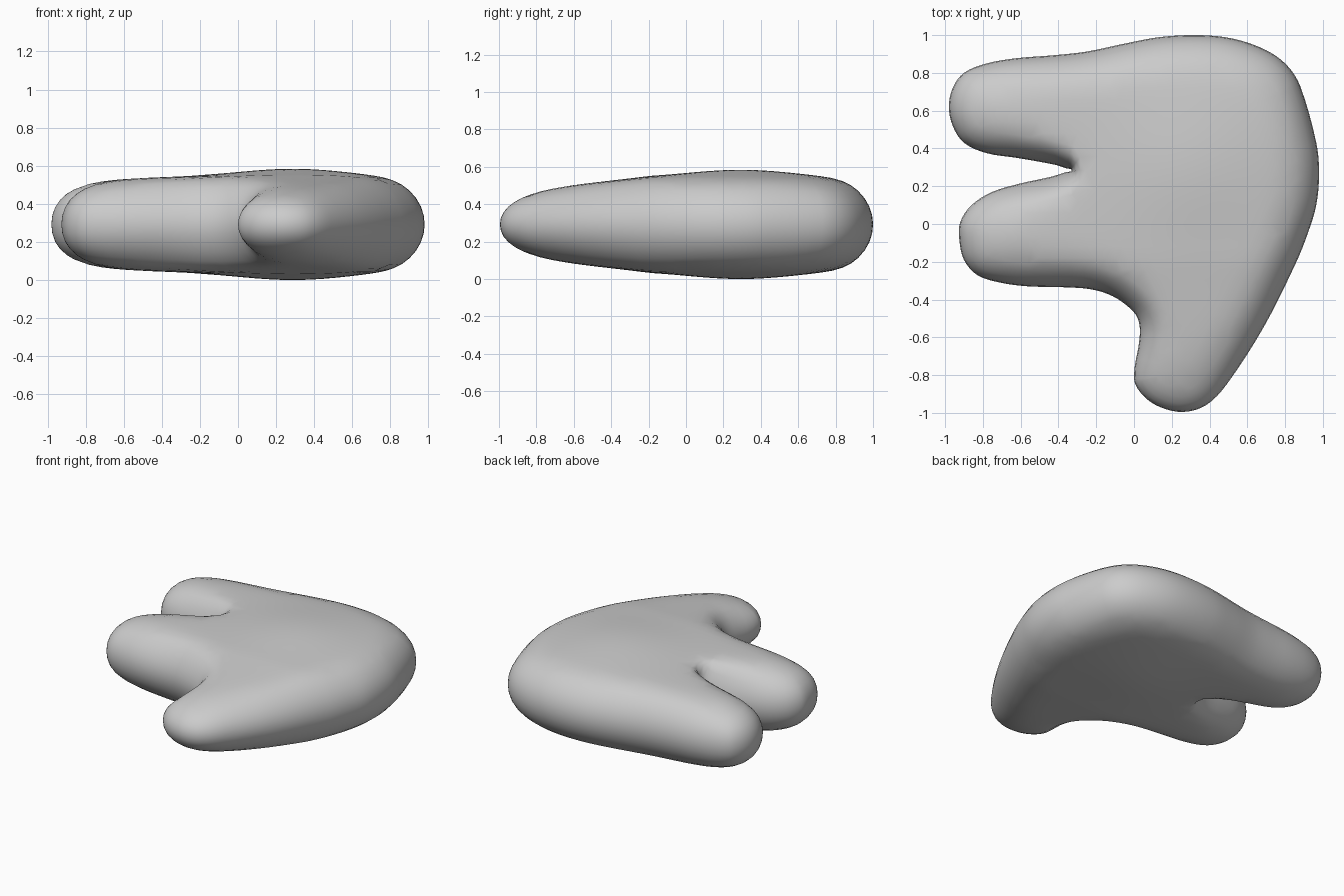
import bpy
import bmesh
import math
from mathutils import Vector
from mathutils.geometry import delaunay_2d_cdt

MID_Z = 0.295      # height of the widest level
ROUND = 0.48       # how strongly the edge bulges
STEPS = 4          # samples between outline points

cube = bpy.data.objects.get("Cube")
if cube:
    bpy.data.objects.remove(cube, do_unlink=True)

# Plan outline, clockwise from the tip of the rear finger
upper_finger = [(-.98, .62), (-.96, .72), (-.9, .8), (-.78, .85), (-.62, .878),
                (-.43, .893), (-.25, .913)]
palm_edge = [(-.05, .955), (.14, .99), (.35, 1), (.53, .98), (.7, .92), (.81, .84),
             (.88, .73), (.965, .43), (.98, .27), (.965, .1), (.92, -.05), (.86, -.2),
             (.69, -.54)]
thumb = [(.49, -.85), (.38, -.96), (.26, -.995), (.14, -.97), (.05, -.91), (0, -.82),
         (.03, -.6), (.02, -.5), (-.04, -.43), (-.14, -.37)]
lower_finger = [(-.27, -.34), (-.56, -.33), (-.71, -.31), (-.83, -.27), (-.9, -.19),
                (-.925, -.08), (-.92, .01), (-.86, .1), (-.75, .17), (-.6, .215),
                (-.44, .25), (-.36, .275)]
cleft = [(-.33, .284), (-.36, .295), (-.42, .314), (-.62, .35), (-.78, .375),
         (-.9, .43), (-.96, .52)]
control = [Vector(p) for p in upper_finger + palm_edge + thumb + lower_finger + cleft]


def smooth_loop(points, steps):
    """Closed curve through the points, with tangents scaled to the spacing."""
    loop = []
    n = len(points)
    for i in range(n):
        a, b, c, d = (points[(i + k) % n] for k in (-1, 0, 1, 2))
        span = (c - b).length
        tan_b = (c - a).normalized() * span
        tan_c = (d - b).normalized() * span
        for s in range(steps):
            t = s / steps
            loop.append(b * (2 * t**3 - 3 * t**2 + 1) + tan_b * (t**3 - 2 * t**2 + t)
                        + c * (3 * t**2 - 2 * t**3) + tan_c * (t**3 - t**2))
    return loop


outline = smooth_loop(control, STEPS)
count = len(outline)
edges = [(i, (i + 1) % count) for i in range(count)]


def edge_distance(p):
    best = 9.0
    for i, j in edges:
        a, b = outline[i], outline[j]
        ab = b - a
        t = max(0, min(1, (p - a).dot(ab) / ab.length_squared))
        best = min(best, (p - a - ab * t).length)
    return best


def winding_and_depth(p):
    """Winding angle and a smooth inner depth from all outline edges."""
    angle = total = 0.0
    rays = [q - p for q in outline]
    for i, j in edges:
        a, b = rays[i], rays[j]
        turn = math.atan2(a.x * b.y - a.y * b.x, a.dot(b))
        angle += turn
        total += (1 / a.length + 1 / b.length) * math.tan(turn / 2)
    return abs(angle), 2 / max(abs(total), 1e-6)


def half_thickness(p):
    """Round edge, flattened on top: thickest in the palm, thin at the thumb."""
    swell = ROUND * winding_and_depth(p)[1]
    palm = (p - Vector((.3, .3))).length
    limit = (.252 + .044 * math.exp(-(palm / .4) ** 2)) ** 2
    swell /= (1 + (swell / limit) ** 5) ** .2
    thumb_part = max(0, -.2 - p.y)
    return math.sqrt(swell * (1 - .6 * thumb_part))


# Sample points: rings close to the edge, then an even field inside
samples = []
for inset in (.005, .02, .045, .08, .12):
    for i in range(count):
        along = outline[(i + 1) % count] - outline[i - 1]
        p = outline[i] + Vector((along.y, -along.x)).normalized() * inset
        if edge_distance(p) > inset * .9 and winding_and_depth(p)[0] > 3:
            samples.append(p)
cell = .06
for row in range(-17, 18):
    for col in range(-17, 18):
        p = Vector(((col + row % 2 / 2) * cell, row * cell))
        if edge_distance(p) > .15 and winding_and_depth(p)[0] > 3:
            samples.append(p)

plan, _, faces, *_ = delaunay_2d_cdt(outline + samples, edges, [], 1, 1e-5)

# Upper and lower skins share the outline vertices
bm = bmesh.new()
top, bottom = [], []
for p in plan:
    if edge_distance(p) < 1e-4:
        rim = bm.verts.new((p.x, p.y, MID_Z))
        top.append(rim)
        bottom.append(rim)
    else:
        h = half_thickness(p)
        top.append(bm.verts.new((p.x, p.y, MID_Z + h)))
        bottom.append(bm.verts.new((p.x, p.y, MID_Z - h)))
for face in faces:
    corners = [top[i] for i in face]
    if any(v.co.z > MID_Z for v in corners):
        bm.faces.new(corners)
        bm.faces.new([bottom[i] for i in reversed(face)])
bmesh.ops.recalc_face_normals(bm, faces=bm.faces)

# Rest the hand on the ground
low = min(v.co.z for v in bm.verts)
bmesh.ops.translate(bm, verts=bm.verts, vec=(0, 0, -low))

mesh = bpy.data.meshes.new("mitten_hand")
bm.to_mesh(mesh)
bm.free()
mesh.shade_smooth()
hand = bpy.data.objects.new("mitten_hand", mesh)
bpy.context.collection.objects.link(hand)

# Plain grey
grey = bpy.data.materials.new("plain_grey")
grey.use_nodes = True
color = (.6, .6, .6, 1)
grey.diffuse_color = color
grey.node_tree.nodes["Principled BSDF"].inputs["Base Color"].default_value = color
mesh.materials.append(grey)
